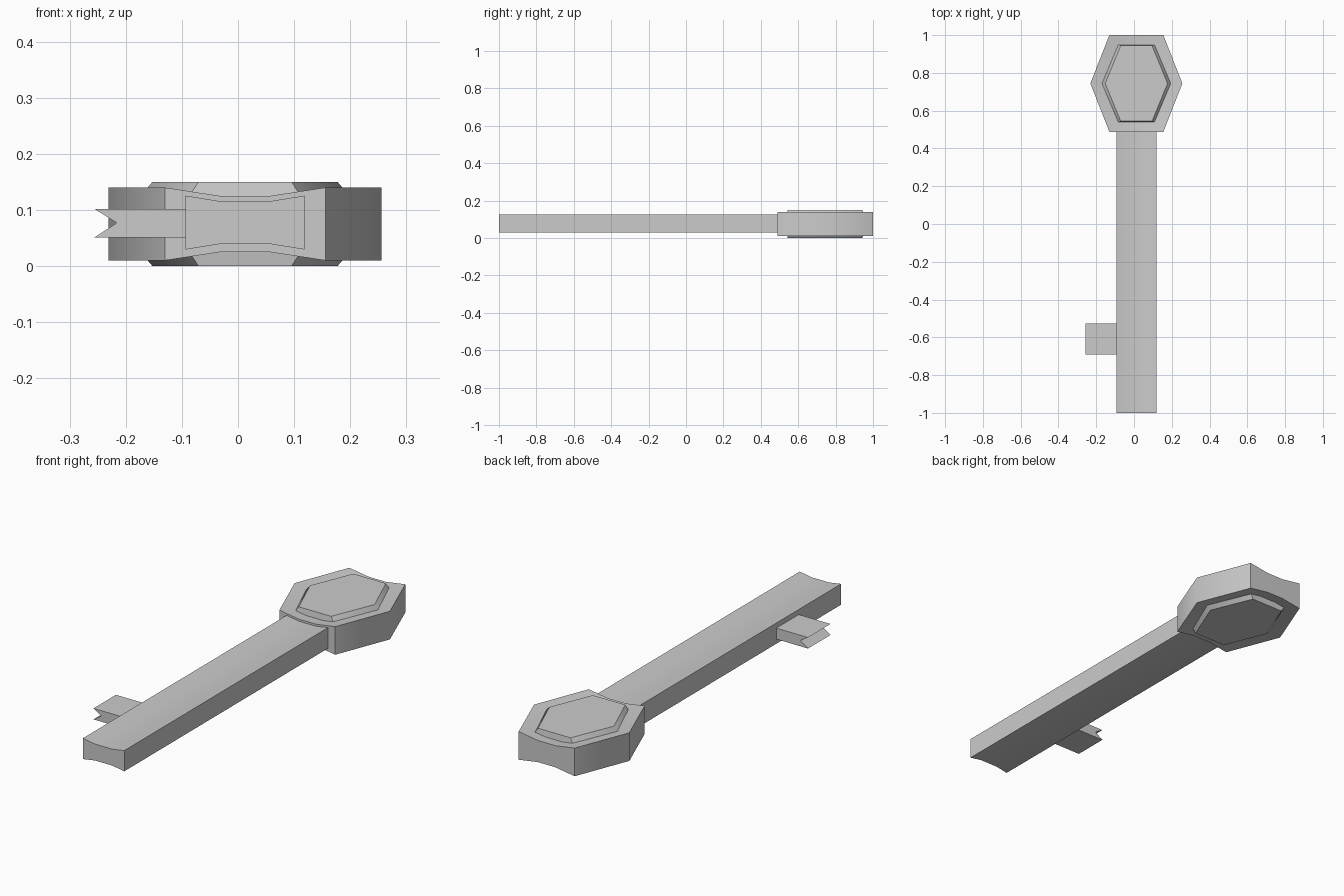
import bpy, bmesh, math

if "Cube" in bpy.data.objects:
    bpy.data.objects.remove(bpy.data.objects["Cube"])

MID = 0.075      # height of the mirror plane
CX = 0.0125      # centre line of the key
HY = 0.744       # centre of the head


def finish(name, bm, angle):
    bmesh.ops.recalc_face_normals(bm, faces=bm.faces)
    mesh = bpy.data.meshes.new(name)
    bm.to_mesh(mesh)
    bm.free()
    obj = bpy.data.objects.new(name, mesh)
    bpy.context.collection.objects.link(obj)
    bpy.context.view_layer.objects.active = obj
    obj.select_set(True)
    bpy.ops.object.shade_smooth_by_angle(angle=math.radians(angle))
    obj.select_set(False)


def loft(name, rings, angle):
    bm = bmesh.new()
    loops = [[bm.verts.new(p) for p in ring] for ring in rings]
    n = len(loops[0])
    for a, b in zip(loops, loops[1:]):
        for i in range(n):
            j = (i + 1) % n
            bm.faces.new((a[i], a[j], b[j], b[i]))
    bm.faces.new(loops[0])
    bm.faces.new(loops[-1])
    finish(name, bm, angle)


def extrude_y(name, profile, y0, y1):
    loft(name, [[(x, y, z) for x, z in profile] for y in (y0, y1)], 30)


def hex_ring(tip, corner, inner, half, h, dip, side):
    """Hexagon whose short ends have two extra points that dip towards the middle."""
    end = [(-corner, h), (-inner, h - dip), (inner, h - dip), (corner, h)]
    pts = [(-tip, 0, h)] + [(x, -half, z) for x, z in end]
    pts += [(tip, 0, h)] + [(x, half, z) for x, z in reversed(end)]
    return [(CX + x, HY + y, MID + side * z) for x, y, z in pts]


# Shaft with hollowed top and bottom
half_profile = [(-0.106, 0.048), (-0.044, 0.038), (0.044, 0.038), (0.106, 0.048)]
profile = [(CX + x, 0.0775 + z) for x, z in half_profile]
profile += [(CX + x, 0.0775 - z) for x, z in reversed(half_profile)]
extrude_y("shaft", profile, -1.0, 0.492)

# Hexagonal head: rim dips inward, then a raised panel on both faces
panel = (0.165, 0.083, 0.040, 0.200, 0.075, 0.0)
base = (0.182, 0.096, 0.044, 0.204, 0.055, 0.008)
rim = (0.2435, 0.143, 0.044, 0.256, 0.065, 0.015)
rings = [hex_ring(*r, -1) for r in (panel, base, rim)]
rings += [hex_ring(*r, 1) for r in (rim, base, panel)]
loft("head", rings, 45)

# Notched tooth on the left of the shaft
extrude_y("tooth", [(-0.09, 0.102), (-0.256, 0.102), (-0.216, 0.077),
                    (-0.256, 0.051), (-0.09, 0.051)], -0.69, -0.526)
